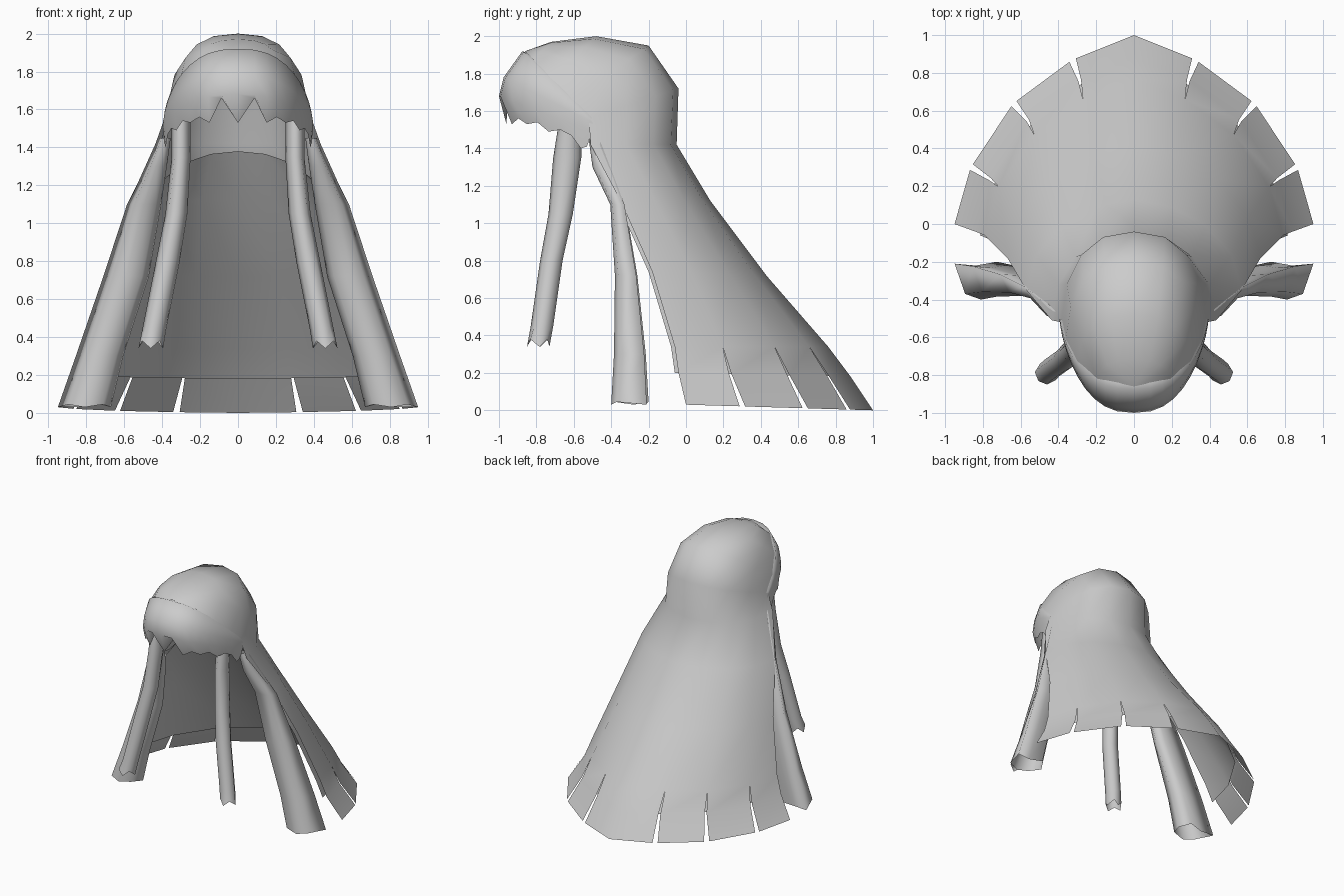
import bpy
import bmesh
from math import sin, cos, radians, copysign

cube = bpy.data.objects.get("Cube")
if cube:
    bpy.data.objects.remove(cube, do_unlink=True)

grey = bpy.data.materials.new("light_grey")
grey.use_nodes = True
colour = (0.6, 0.6, 0.6, 1)
grey.diffuse_color = colour
grey.node_tree.nodes["Principled BSDF"].inputs["Base Color"].default_value = colour


def make_object(name, quads, mirror=False, recalc=False):
    """Weld loose quads into one smooth sheet."""
    bm = bmesh.new()
    for quad in quads:
        bm.faces.new([bm.verts.new(p) for p in quad])
    bmesh.ops.remove_doubles(bm, verts=bm.verts[:], dist=0.0005)
    if recalc:
        bmesh.ops.recalc_face_normals(bm, faces=bm.faces[:])
    for f in bm.faces:
        f.smooth = True
    mesh = bpy.data.meshes.new(name)
    bm.to_mesh(mesh)
    bm.free()
    mesh.materials.append(grey)
    obj = bpy.data.objects.new(name, mesh)
    bpy.context.collection.objects.link(obj)
    if mirror:
        obj.modifiers.new("mirror", "MIRROR").use_axis[0] = True


def sweep(x, c, edge, middle):
    """Point between the side edge (c = 0) and the middle (c = 1)."""
    return (x, edge[0] + (middle[0] - edge[0]) * c,
            edge[1] + (middle[1] - edge[1]) * c)


def arc(angle, width, round_side, point_middle, edge, middle):
    """Curve from the left edge, through the middle, to the right edge."""
    s, c = sin(radians(angle)), max(cos(radians(angle)), 0) ** point_middle
    return sweep(width * copysign(abs(s) ** round_side, s), c, edge, middle)


def parting(angle):
    """Line where the fringe meets the cap."""
    return arc(angle, 0.385, 0.8, 1.3, (-0.52, 1.56), (-0.86, 1.92))


# Cap and long back hair: (width, side power, fan share, edge yz, middle yz, slit)
rows = []
for angle, middle in ((0, (-0.86, 1.92)), (25, (-0.72, 1.97)), (47, (-0.48, 2.0)),
                      (68, (-0.2, 1.95)), (90, (-0.04, 1.72))):
    x, y, z = parting(angle)
    rows.append((x, 0.8, 0, (y, z), middle, 0))
rows += [
    (0.435, 0.85, 0.1, (-0.51, 1.42), (-0.05, 1.42), 0),
    (0.57, 1, 0.3, (-0.35, 1.12), (0.13, 1.12), 0),
    (0.67, 1, 0.6, (-0.18, 0.74), (0.43, 0.72), 0),
    (0.79, 1, 0.9, (-0.06, 0.34), (0.76, 0.34), 0),
    (0.84, 1, 1, (-0.04, 0.2), (0.88, 0.18), 0.5),
    (0.95, 1, 1, (0.0, 0.03), (1.0, 0.0), 1.1),
]
columns = [-90, -65, -42, -20, 0, 20, 42, 65, 90]
fan = [(0, 1), (20, 0.87), (42, 0.64), (65, 0.3), (90, 0)]


def fan_depth(angle):
    """Depth of the fanned hem, straight between the slits."""
    for (a, da), (b, db) in zip(fan, fan[1:]):
        if abs(angle) <= b:
            return da + (db - da) * (abs(angle) - a) / (b - a)


def back_point(r, col, side):
    width, round_side, share, edge, middle, slit = rows[r]
    angle = col + (0 if abs(col) in (0, 90) else slit * side)
    s = sin(radians(angle))
    c = (1 - share) * cos(radians(angle)) + share * fan_depth(angle)
    return sweep(width * copysign(abs(s) ** round_side, s), c, edge, middle)


make_object("cap_and_back_hair",
            [[back_point(r, a, 1), back_point(r, b, -1),
              back_point(r + 1, b, -1), back_point(r + 1, a, 1)]
             for r in range(len(rows) - 1) for a, b in zip(columns, columns[1:])])


# Inner layer of the back hair, arched at the neck
def lining_point(r, col):
    if r == 5:
        return arc(col, 0.42, 1, 1, (-0.36, 1.14), (-0.06, 1.38))
    x, y, z = back_point(r, col, 0)
    return (x * 0.97, y - 0.02, z)


make_object("back_hair_lining",
            [[lining_point(r, a), lining_point(r + 1, a),
              lining_point(r + 1, b), lining_point(r, b)]
             for r in range(5, 9) for a, b in zip(columns, columns[1:])])

# Fringe with a toothed lower edge
teeth = [1.53, 1.66, 1.53, 1.56, 1.53, 1.54, 1.49, 1.5, 1.47, 1.40, 1.41]
steps = len(teeth) - 1


def fringe_column(i):
    angle = 90 * i / steps
    hem = arc(angle, 0.385, 0.8, 1.4, (-0.53, 1.4), (-0.96, 1.5))
    return [arc(angle, 0.36, 0.8, 1.3, (-0.46, 1.56), (-0.82, 1.9)),
            arc(angle, 0.39, 0.8, 1.3, (-0.51, 1.56), (-0.875, 1.92)),
            arc(angle, 0.395, 0.8, 1.4, (-0.5, 1.54), (-0.975, 1.78)),
            arc(angle, 0.395, 0.8, 1.4, (-0.5, 1.49), (-1.0, 1.68)),
            (hem[0], hem[1], teeth[abs(i)])]


quads = []
for i in range(-steps, steps):
    a, b = fringe_column(i), fringe_column(i + 1)
    for r in range(len(a) - 1):
        quads.append([a[r], a[r + 1], b[r + 1], b[r]])
make_object("fringe", quads)


def strand(name, section, path, jag):
    """Hollow lock of hair: path of (x, y, z, half width, half depth)."""
    rings = []
    for k, (x, y, z, w, d) in enumerate(path):
        end = jag if k == len(path) - 1 else 0
        rings.append([(x + u * w, y + v * d, z + end * (n % 2))
                      for n, (u, v) in enumerate(section)])
    n = len(section)
    quads = [[p[i], p[(i + 1) % n], q[(i + 1) % n], q[i]]
             for p, q in zip(rings, rings[1:]) for i in range(n)]
    make_object(name, quads, mirror=True, recalc=True)


# Wide side strands, flat at the back
strand("side_strand",
       [(1, 0.9), (0.6, -0.7), (0, -1), (-0.7, -0.8), (-1, 0.2), (-0.6, 1), (0.2, 0.8)],
       [(0.385, -0.49, 1.45, 0.03, 0.03), (0.43, -0.45, 1.3, 0.055, 0.05),
        (0.495, -0.365, 1.1, 0.09, 0.04), (0.59, -0.32, 0.72, 0.12, 0.06),
        (0.73, -0.30, 0.3, 0.125, 0.085), (0.81, -0.30, 0.03, 0.14, 0.1)], 0.015)

# Narrow locks framing the face
strand("front_lock",
       [(1, 0.1), (0.7, -0.7), (0, -1), (-0.7, -0.6), (-1, 0.2), (-0.5, 0.9), (0, 1), (0.6, 0.8)],
       [(0.3, -0.62, 1.54, 0.05, 0.06), (0.3, -0.635, 1.35, 0.05, 0.075),
        (0.325, -0.67, 1.05, 0.058, 0.065), (0.37, -0.72, 0.8, 0.063, 0.06),
        (0.44, -0.77, 0.45, 0.063, 0.06), (0.46, -0.79, 0.34, 0.065, 0.06)], 0.04)
